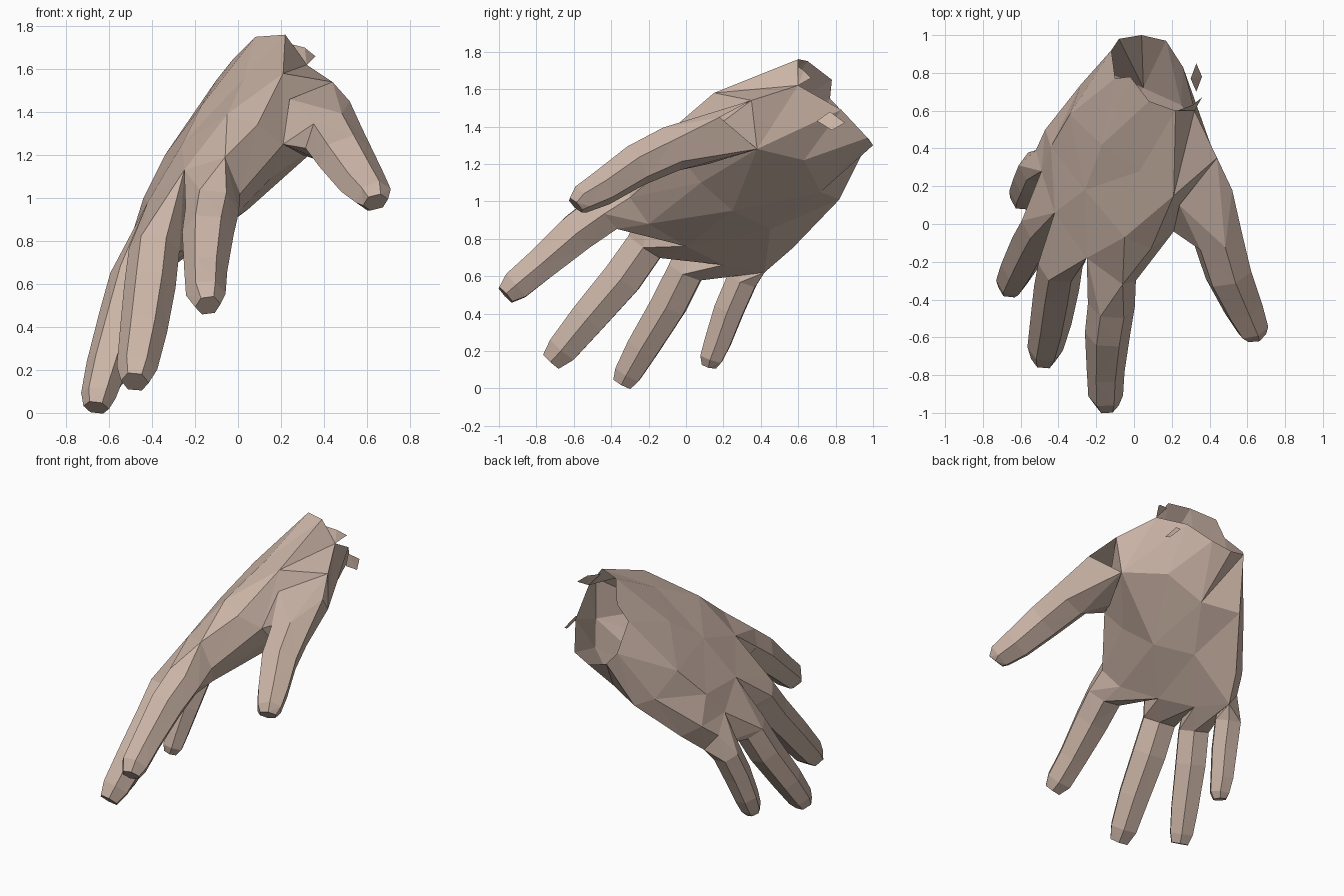
import bpy, bmesh, math
from mathutils import Vector

if "Cube" in bpy.data.objects:
    bpy.data.objects.remove(bpy.data.objects["Cube"])

skin = bpy.data.materials.new("skin")
skin.diffuse_color = (0.60, 0.46, 0.385, 1)
skin.use_nodes = True
skin.node_tree.nodes["Principled BSDF"].inputs["Base Color"].default_value = skin.diffuse_color


def finish(name, bm, fix_normals=True):
    """Turn a bmesh into a flat-shaded, faceted skin object."""
    if fix_normals:
        bmesh.ops.recalc_face_normals(bm, faces=bm.faces)
    bmesh.ops.triangulate(bm, faces=bm.faces)
    mesh = bpy.data.meshes.new(name)
    bm.to_mesh(mesh)
    bm.free()
    mesh.materials.append(skin)
    ob = bpy.data.objects.new(name, mesh)
    bpy.context.collection.objects.link(ob)
    return ob


def loft(name, rings, cap=True):
    """Skin a series of equal rings, open at the start."""
    bm = bmesh.new()
    loops = [[bm.verts.new(p) for p in ring] for ring in rings]
    for a, b in zip(loops, loops[1:]):
        for i in range(len(a)):
            j = (i + 1) % len(a)
            bm.faces.new((a[i], a[j], b[j], b[i]))
    if cap:
        bm.faces.new(loops[-1])
    return finish(name, bm)


def knuckle(name, base, ring):
    """Hull joining palm points to the first ring of a finger, open at both ends."""
    bm = bmesh.new()
    root = {bm.verts.new(p) for p in base}
    end = {bm.verts.new(p) for p in ring}
    bmesh.ops.convex_hull(bm, input=list(bm.verts))
    bmesh.ops.recalc_face_normals(bm, faces=bm.faces)
    hidden = [f for f in bm.faces if set(f.verts) <= root or set(f.verts) <= end]
    bmesh.ops.delete(bm, geom=hidden, context='FACES')
    finish(name, bm, False)


def finger(name, base, path, side, flat=1.0, sides=6):
    """Tapered tube along (x, y, z, radius) stations; side is the width direction."""
    pts = [Vector(p[:3]) for p in path]
    rings = []
    for i, c in enumerate(pts):
        t = (pts[min(i + 1, len(pts) - 1)] - pts[max(i - 1, 0)]).normalized()
        s = Vector(side)
        s = (s - t * s.dot(t)).normalized()
        n = t.cross(s)
        r = path[i][3]
        rings.append([c + s * r * math.cos(k * math.tau / sides)
                      + n * r * flat * math.sin(k * math.tau / sides)
                      for k in range(sides)])
    loft(name, rings)
    knuckle(name + "_knuckle", base, rings[0])


# palm: each ring runs over the back (index to little finger), round the outer
# edge, back across the palm and up the thumb side
wrist = [(.22, .60, 1.76), (.08, .65, 1.75), (-.02, .78, 1.65), (-.10, .77, 1.55),
         (-.12, .92, 1.39), (-.08, .98, 1.33), (.04, 1.0, 1.30), (.17, .97, 1.34),
         (.26, .83, 1.49), (.32, .60, 1.62)]
heel = [(.21, .15, 1.58), (.03, .28, 1.56), (-.17, .42, 1.43), (-.34, .58, 1.20),
        (-.28, .74, 1.05), (-.18, .82, 1.01), (.05, .72, 1.05), (.25, .63, 1.22),
        (.42, .38, 1.28), (.44, .35, 1.54)]
middle = [(.09, -.13, 1.34), (-.05, -.07, 1.39), (-.26, .18, 1.25), (-.44, .41, 1.0),
          (-.47, .50, .82), (-.36, .57, .75), (-.12, .45, .85), (.05, .25, .95),
          (.16, .08, 1.10), (.21, -.04, 1.25)]
knuckles = [(-.06, -.32, 1.19), (-.25, -.18, 1.13), (-.42, .06, .98), (-.49, .28, .84),
            (-.52, .39, .73), (-.43, .42, .62), (-.33, .20, .66), (-.20, 0, .76),
            (-.05, -.20, .88), (.01, -.30, 1.02)]
loft("palm", [wrist, heel, middle, knuckles], cap=False)
d1, d2, d3, d4, edge, p4, p3, p2, p1, web = knuckles

# four fingers, from knuckle to tip
across = (-.47, .76, -.44)
finger("index_finger", (d1, d2, p2, p1, web),
       [(-.12, -.43, .945, .125), (-.14, -.58, .835, .12), (-.15, -.78, .66, .10),
        (-.15, -.91, .55, .092), (-.14, -.965, .50, .06)], across)
finger("middle_finger", (d2, d3, p3, p2),
       [(-.39, -.22, .76, .118), (-.41, -.34, .59, .12), (-.44, -.52, .38, .11),
        (-.47, -.66, .21, .095), (-.48, -.72, .145, .065)], across)
finger("ring_finger", (d3, d4, p4, p3),
       [(-.49, 0, .63, .108), (-.54, -.09, .45, .108), (-.61, -.23, .22, .097),
        (-.65, -.31, .08, .082), (-.66, -.34, .025, .06)], across)
finger("little_finger", (d4, edge, p4),
       [(-.52, .30, .58, .092), (-.55, .23, .42, .09), (-.58, .17, .25, .08),
        (-.59, .135, .16, .068), (-.60, .125, .12, .045)], across)

# thumb, wider than it is thick, rooted in the thumb side of the palm
thumb_root = (heel[9], heel[8], middle[9], (.24, .10, 1.46), (.52, .18, 1.45), (.30, .12, 1.2))
finger("thumb", thumb_root,
       [(.445, -.08, 1.28, .14), (.50, -.27, 1.19, .13), (.58, -.45, 1.07, .11),
        (.63, -.56, 1.01, .088), (.64, -.59, .98, .06)], (.85, .25, .40), flat=.88)

# torn skin flaps at the wrist
flaps = {"wrist_flap_upper": [(.23, .60, 1.72), (.31, .63, 1.70), (.36, .67, 1.66), (.32, .60, 1.62)],
         "wrist_flap_side": [(.33, .70, 1.43), (.30, .77, 1.48), (.33, .85, 1.42), (.36, .78, 1.38)]}
for name, corners in flaps.items():
    bm = bmesh.new()
    bm.faces.new([bm.verts.new(p) for p in reversed(corners)])
    finish(name, bm, False)
